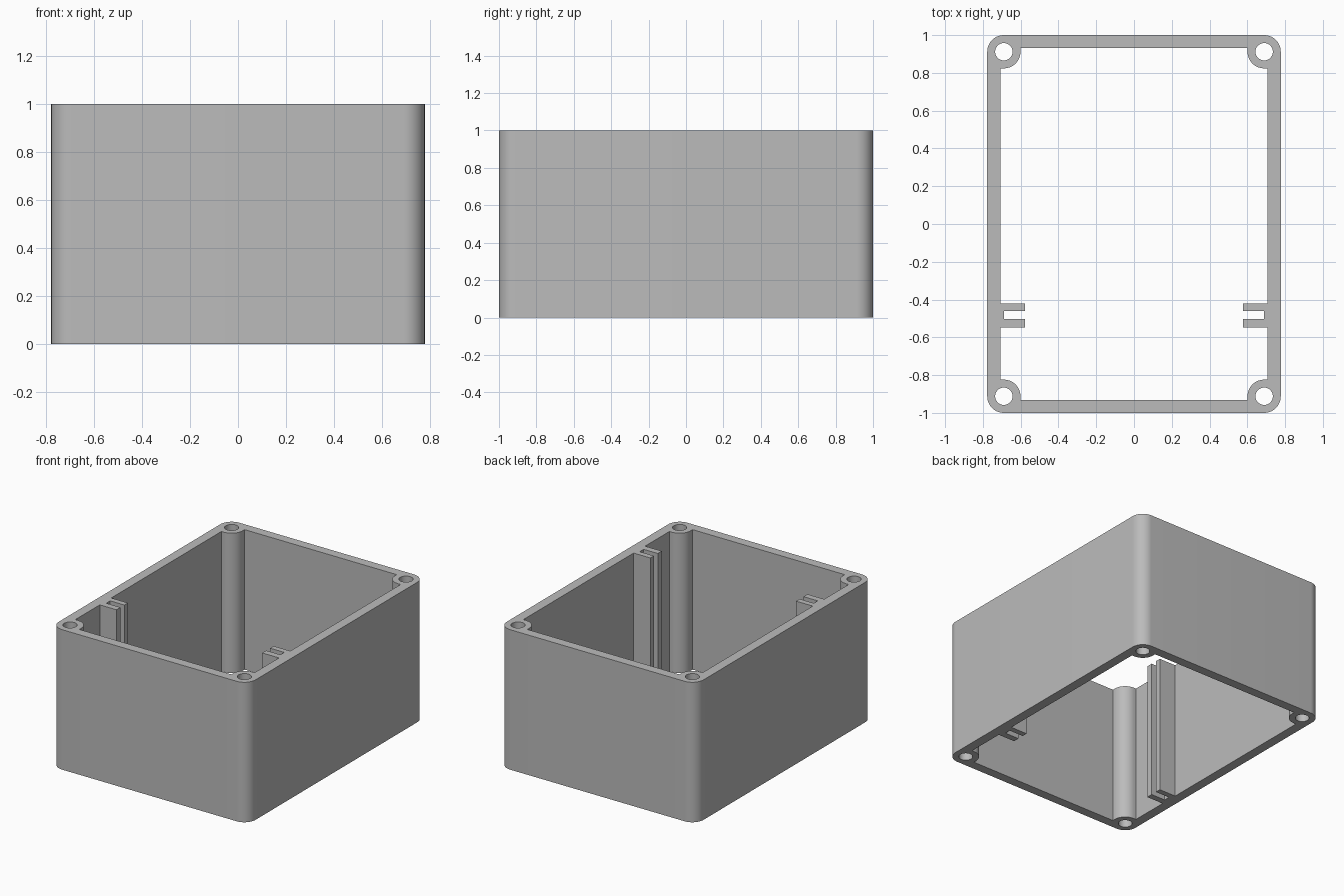
import bpy, bmesh, math

if "Cube" in bpy.data.objects:
    bpy.data.objects.remove(bpy.data.objects["Cube"])

W, L, H = 0.777, 1.0, 1.0        # half width, half length, height
R, HOLE = 0.088, 0.046           # corner/boss radius, screw hole radius
IX, IY = 0.708, 0.933            # inner wall faces
CX, CY = W - R, L - R            # boss centres


def arc(cx, cy, r, a0, a1, n):
    pts = []
    for i in range(n + 1):
        a = math.radians(a0 + (a1 - a0) * i / n)
        pts.append((cx + r * math.cos(a), cy + r * math.sin(a)))
    return pts


# Outer rounded rectangle
outer = []
for sx, sy, a in ((1, 1, 0), (-1, 1, 90), (-1, -1, 180), (1, -1, 270)):
    outer += arc(sx * CX, sy * CY, R, a, a + 90, 16)

# Inner outline, right half: corner boss, two card-guide rails, corner boss
boss = [(IX, CY - R)] + arc(CX, CY, R, 270, 180, 16) + [(CX - R, IY)]
TIP, GROOVE = 0.576, 0.688
rails = [(IX, -0.549), (TIP, -0.549), (TIP, -0.504), (GROOVE, -0.504),
         (GROOVE, -0.460), (TIP, -0.460), (TIP, -0.420), (IX, -0.420)]
right = [(x, -y) for x, y in reversed(boss)] + rails + boss
inner = right + [(-x, y) for x, y in reversed(right)]

# Screw holes through the bosses
holes = [arc(sx * CX, sy * CY, HOLE, 0, 360, 40)[:-1]
         for sx in (-1, 1) for sy in (-1, 1)]

# Filled profile extruded to full height, open at top and bottom
curve = bpy.data.curves.new("profile", 'CURVE')
curve.dimensions = '2D'
curve.fill_mode = 'BOTH'
curve.extrude = H / 2
for loop in [outer, inner] + holes:
    clean = [p for i, p in enumerate(loop) if math.dist(p, loop[i - 1]) > 1e-5]
    s = curve.splines.new('POLY')
    s.points.add(len(clean) - 1)
    for p, (x, y) in zip(s.points, clean):
        p.co = (x, y, 0, 1)
    s.use_cyclic_u = True
helper = bpy.data.objects.new("profile", curve)
bpy.context.collection.objects.link(helper)
bpy.context.view_layer.update()
dg = bpy.context.evaluated_depsgraph_get()
mesh = bpy.data.meshes.new_from_object(helper.evaluated_get(dg))
bpy.data.objects.remove(helper)

# Weld caps to the sides and stand the body on the ground
bm = bmesh.new()
bm.from_mesh(mesh)
bmesh.ops.remove_doubles(bm, verts=bm.verts, dist=1e-5)
bmesh.ops.translate(bm, verts=bm.verts, vec=(0, 0, H / 2))
bmesh.ops.recalc_face_normals(bm, faces=bm.faces)
bm.to_mesh(mesh)
bm.free()

body = bpy.data.objects.new("enclosure_body", mesh)
bpy.context.collection.objects.link(body)
grey = bpy.data.materials.new("grey plastic")
grey.diffuse_color = (0.5, 0.5, 0.5, 1)
grey.use_nodes = True
grey.node_tree.nodes["Principled BSDF"].inputs["Base Color"].default_value = grey.diffuse_color
mesh.materials.clear()
mesh.materials.append(grey)

bpy.context.view_layer.objects.active = body
body.select_set(True)
bpy.ops.object.shade_smooth_by_angle(angle=math.radians(30))
